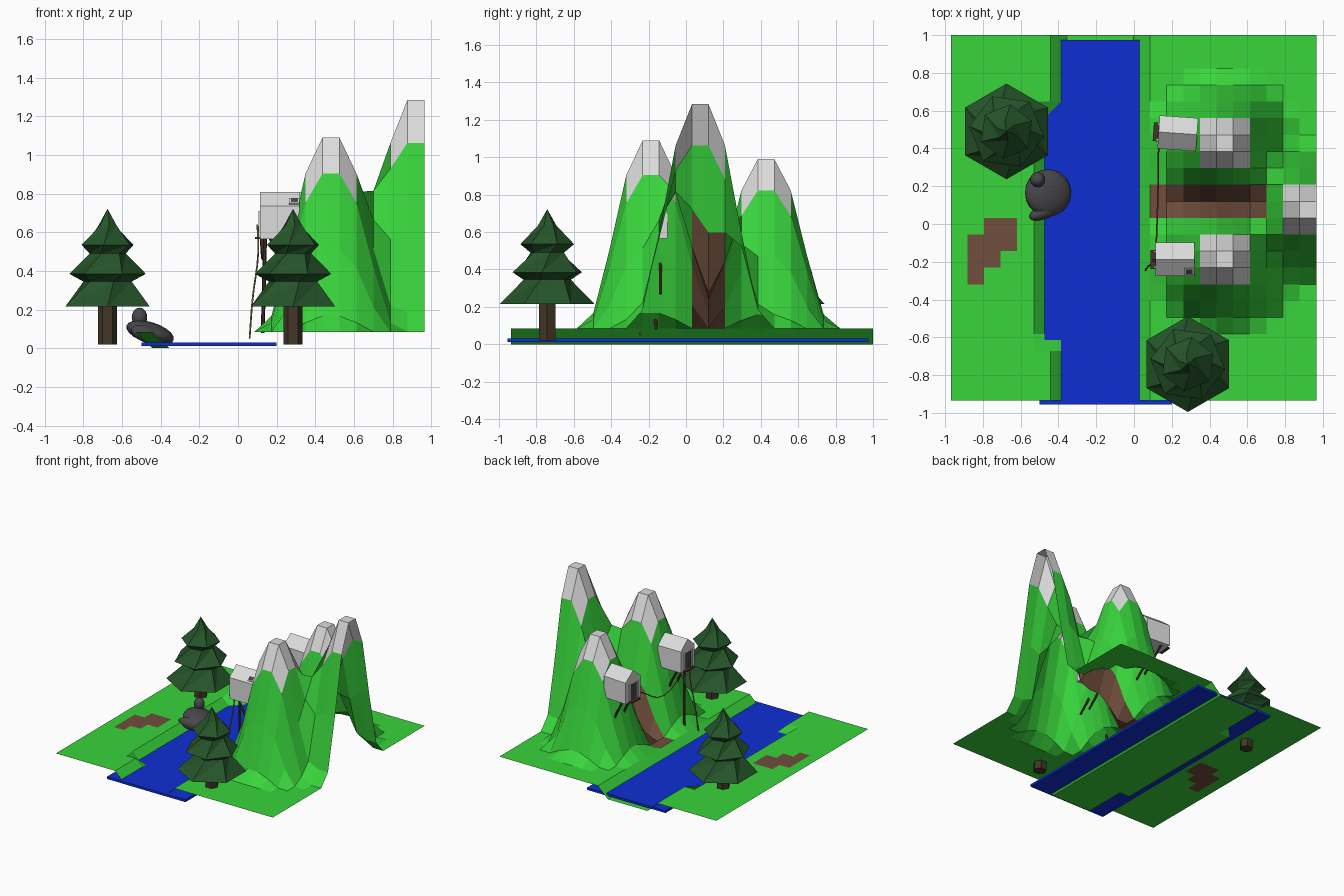
import bpy, bmesh, math
from mathutils import Vector, Matrix

if "Cube" in bpy.data.objects:
    bpy.data.objects.remove(bpy.data.objects["Cube"])


def mat(name, r, g, b):
    m = bpy.data.materials.new(name)
    m.diffuse_color = (r, g, b, 1)
    m.use_nodes = True
    m.node_tree.nodes["Principled BSDF"].inputs["Base Color"].default_value = m.diffuse_color
    return m


GRASS = mat("grass green", 0.04, 0.66, 0.045)
SNOW = mat("light grey", 0.72, 0.72, 0.72)
DIRT = mat("dirt brown", 0.16, 0.075, 0.045)
WATER = mat("river blue", 0.004, 0.028, 0.65)
ROCK = mat("rock grey", 0.065, 0.065, 0.07)
LEAF = mat("pine green", 0.018, 0.09, 0.022)
BARK = mat("bark brown", 0.055, 0.038, 0.02)
ROPE = mat("rope tan", 0.25, 0.2, 0.08)
CABLE = mat("cable red", 0.3, 0.06, 0.03)


def finish(name, bm, *mats):
    me = bpy.data.meshes.new(name)
    bm.to_mesh(me)
    bm.free()
    ob = bpy.data.objects.new(name, me)
    bpy.context.collection.objects.link(ob)
    for m in mats:
        me.materials.append(m)
    return ob


def box(name, lo, hi, m, xf=Matrix()):
    lo, hi = Vector(lo), Vector(hi)
    bm = bmesh.new()
    bmesh.ops.create_cube(bm, size=1, matrix=xf @ Matrix.Translation((lo + hi) / 2)
                          @ Matrix.Diagonal((*(hi - lo), 1)))
    return finish(name, bm, m)


def rod(name, a, b, r, m):
    a, b = Vector(a), Vector(b)
    bm = bmesh.new()
    q = (b - a).to_track_quat('Z', 'Y').to_matrix().to_4x4()
    bmesh.ops.create_cone(bm, cap_ends=True, segments=6, radius1=r, radius2=r,
                          depth=(b - a).length, matrix=Matrix.Translation((a + b) / 2) @ q)
    return finish(name, bm, m)


def rope(name, pts, r, m):
    cu = bpy.data.curves.new(name, 'CURVE')
    cu.dimensions = '3D'
    cu.bevel_depth = r
    cu.bevel_resolution = 0
    sp = cu.splines.new('BEZIER')
    sp.resolution_u = 4
    sp.bezier_points.add(len(pts) - 1)
    for p, c in zip(sp.bezier_points, pts):
        p.co = c
        p.handle_left_type = p.handle_right_type = 'AUTO'
    cu.materials.append(m)
    bpy.context.collection.objects.link(bpy.data.objects.new(name, cu))


# Terrain: 22 x 22 sheet with a river channel and three pulled-up peaks
N, C, X0, Y0, BANK = 22, 0.08795, -0.97, -0.935, 0.085
PEAKS = [(16, 8, 1.005, 1), (16, 15, 0.905, 1), (21, 11, 1.2, 1)]  # cell i, j, height
RADIUS = 0.32


def height(i, j):
    left = 6 if 4 <= j <= 17 else 7
    if left <= i <= 11:
        return 0.0
    z = BANK
    for pi, pj, h, w in PEAKS:
        dx = max(pi - i, 0, i - pi - w) * C
        dy = max(pj - j, 0, j - pj - w) * C
        d = 1 - math.hypot(dx, dy) / RADIUS
        if d > 0:
            z += h * (3 * d * d - 2 * d ** 3)
    return z


def ground_colour(i, j):
    if any(abs(i - p[0]) <= 1 and abs(j - p[1]) <= 1 for p in PEAKS):
        return 1
    trail = 12 <= i <= 18 and j in (11, 12)
    patch = (i, j) in {(2, 10), (3, 10), (1, 9), (2, 9), (3, 9), (1, 8), (2, 8), (1, 7)}
    return 2 if trail or patch else 0


bm = bmesh.new()
grid = [[bm.verts.new((X0 + i * C, Y0 + j * C, height(i, j))) for j in range(N + 1)]
        for i in range(N + 1)]
for i in range(N):
    for j in range(N):
        f = bm.faces.new((grid[i][j], grid[i + 1][j], grid[i + 1][j + 1], grid[i][j + 1]))
        f.material_index = ground_colour(i, j)
finish("terrain", bm, GRASS, SNOW, DIRT)

# River slab
box("river", (-0.5, -0.955, 0.012), (0.2, 0.975, 0.03), WATER)

# Pine trees: hexagonal rings, each tier twisted against the last
RINGS = [(0.253, 0.215, 0), (0.13, 0.345, 14), (0.2, 0.385, 22), (0.095, 0.49, 40),
         (0.145, 0.535, 52), (0.05, 0.635, 70)]


def pine(name, x, y):
    bm = bmesh.new()
    rings = []
    for r, z, tw in RINGS:
        rings.append([bm.verts.new((x + r * math.cos(math.radians(90 + tw + 60 * k)),
                                    y + r * math.sin(math.radians(90 + tw + 60 * k)), z))
                      for k in range(6)])
    bm.faces.new(rings[0][::-1])
    for a, b in zip(rings, rings[1:]):
        for k in range(6):
            n = (k + 1) % 6
            bm.faces.new((a[k], a[n], b[n]))
            bm.faces.new((a[k], b[n], b[k]))
    tip = bm.verts.new((x, y, 0.722))
    for k in range(6):
        bm.faces.new((rings[-1][k], rings[-1][(k + 1) % 6], tip))
    finish(name + "_foliage", bm, LEAF)
    bm = bmesh.new()
    bmesh.ops.create_cone(bm, cap_ends=True, segments=6, radius1=0.05, radius2=0.05, depth=0.21,
                          matrix=Matrix.Translation((x, y, 0.125)) @ Matrix.Rotation(math.pi / 6, 4, 'Z'))
    finish(name + "_trunk", bm, BARK)


pine("back_pine", -0.675, 0.49)
pine("front_pine", 0.285, -0.742)


# Rocks at the river edge
def rock(name, loc, size, ry=0, rz=0):
    bm = bmesh.new()
    m = (Matrix.Translation(loc) @ Matrix.Rotation(math.radians(rz), 4, 'Z')
         @ Matrix.Rotation(math.radians(ry), 4, 'Y') @ Matrix.Diagonal((*size, 1)))
    bmesh.ops.create_uvsphere(bm, u_segments=20, v_segments=10, radius=1, matrix=m)
    for f in bm.faces:
        f.smooth = True
    finish(name, bm, ROCK)


rock("large_rock", (-0.455, 0.165, 0.08), (0.128, 0.125, 0.055), ry=17)
rock("long_rock", (-0.46, 0.075, 0.07), (0.105, 0.042, 0.045), ry=15, rz=25)
rock("small_rock", (-0.51, 0.235, 0.16), (0.04, 0.04, 0.05))


# Cabins: gabled prism on stilts, doorway end faces the river
def cabin(name, x, y, turn):
    xf = Matrix.Translation((x, y, 0)) @ Matrix.Rotation(math.radians(turn), 4, 'Z')
    bm = bmesh.new()
    prof = [(-0.088, 0.565), (0.088, 0.565), (0.088, 0.735), (0, 0.808), (-0.088, 0.735)]
    ends = [[bm.verts.new(xf @ Vector((ex, py, pz))) for py, pz in prof] for ex in (-0.102, 0.102)]
    bm.faces.new(ends[0][::-1])
    bm.faces.new(ends[1])
    for k in range(5):
        n = (k + 1) % 5
        bm.faces.new((ends[0][k], ends[0][n], ends[1][n], ends[1][k]))
    finish(name + "_house", bm, SNOW)
    box(name + "_doorway", (-0.106, -0.035, 0.58), (-0.1, 0.035, 0.7), ROCK, xf)
    box(name + "_porch", (-0.13, -0.05, 0.565), (-0.1, 0.05, 0.575), BARK, xf)
    for s in (-1, 1):
        box(name + "_door_frame", (-0.112, s * 0.042 - 0.006, 0.57),
            (-0.1, s * 0.042 + 0.006, 0.71), SNOW, xf)
        rod(name + "_strut", xf @ Vector((-0.05, s * 0.05, 0.57)),
            xf @ Vector((0.1, s * 0.05, 0.27)), 0.009, BARK)
    return xf


front = cabin("front_cabin", 0.217, -0.187, 0)
cabin("back_cabin", 0.232, 0.48, -4)
rod("front_cabin_post", (0.128, -0.16, 0.08), (0.14, -0.18, 0.57), 0.01, BARK)

# Skylight on the front cabin roof
slope = front @ Matrix.Translation((0.075, -0.06, 0.76)) @ Matrix.Rotation(math.radians(40), 4, 'X')
box("skylight_frame", (-0.027, -0.022, -0.01), (0.027, 0.022, 0.006), SNOW, slope)
box("skylight_pane", (-0.018, -0.014, 0.004), (0.018, 0.014, 0.009), ROCK, slope)

# Cable slung between the cabins, and a hanging rope ladder
rope("cable", [(0.13, 0.4, 0.6), (0.125, 0.1, 0.46), (0.115, -0.18, 0.6)], 0.004, CABLE)
rope("hanging_rope", [(0.1, -0.19, 0.64), (0.105, -0.2, 0.5), (0.075, -0.225, 0.25),
                      (0.06, -0.245, 0.05)], 0.005, ROPE)
rope("hanging_rope_second", [(0.115, -0.17, 0.63), (0.125, -0.17, 0.52), (0.135, -0.17, 0.44)], 0.004, ROPE)
